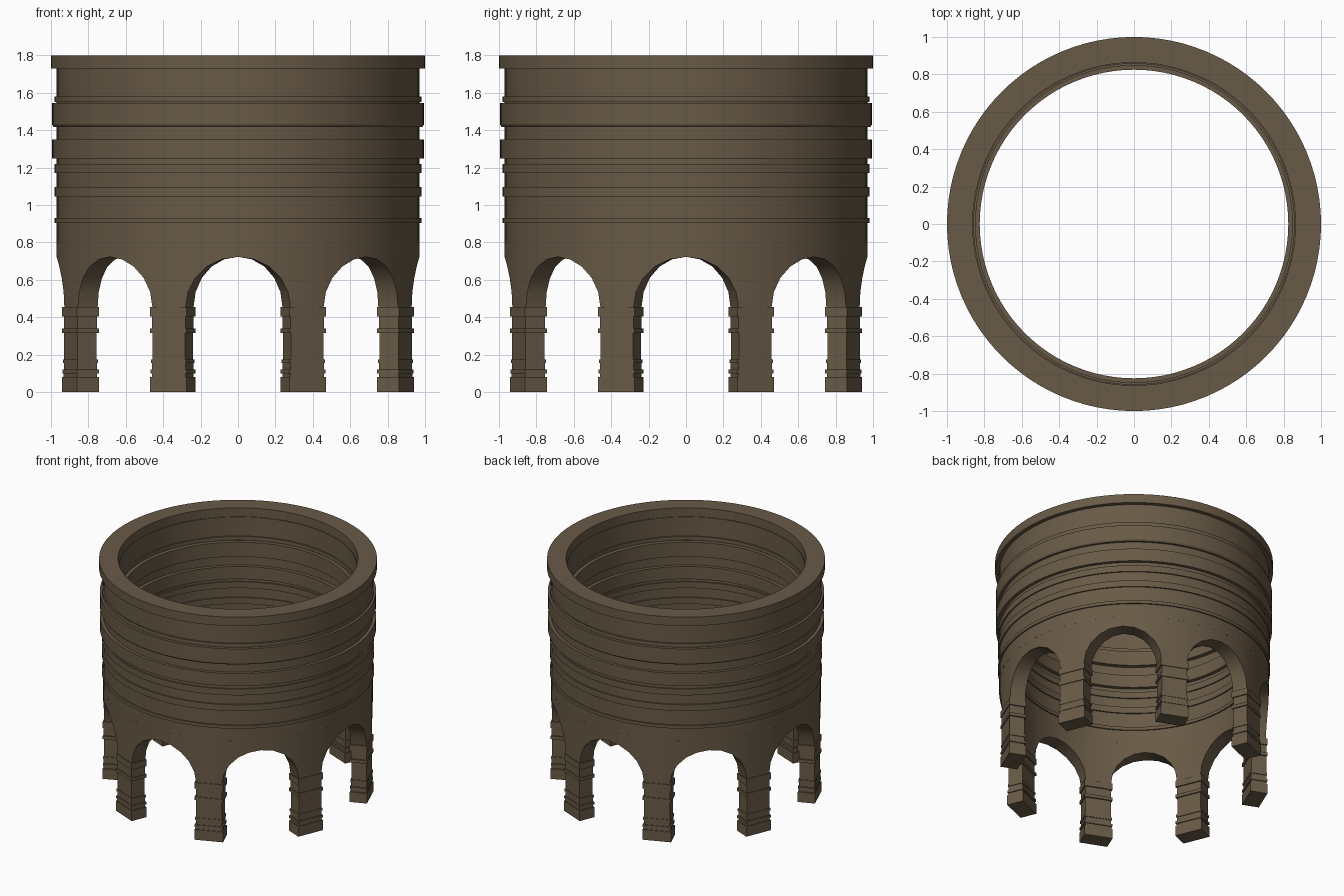
import bpy, bmesh, math
from mathutils import Matrix

if "Cube" in bpy.data.objects:
    bpy.data.objects.remove(bpy.data.objects["Cube"])

stone = bpy.data.materials.new("brown stone")
stone.diffuse_color = (0.14, 0.102, 0.062, 1)
stone.use_nodes = True
stone.node_tree.nodes["Principled BSDF"].inputs["Base Color"].default_value = stone.diffuse_color


def finish(name, bm, angle=25):
    bmesh.ops.remove_doubles(bm, verts=bm.verts, dist=1e-5)
    bmesh.ops.recalc_face_normals(bm, faces=bm.faces)
    me = bpy.data.meshes.new(name)
    bm.to_mesh(me)
    bm.free()
    me.materials.append(stone)
    ob = bpy.data.objects.new(name, me)
    bpy.context.collection.objects.link(ob)
    bpy.ops.object.select_all(action='DESELECT')
    ob.select_set(True)
    bpy.context.view_layer.objects.active = ob
    bpy.ops.object.shade_smooth_by_angle(angle=math.radians(angle))
    return ob


def polar(r, a, z):
    # angle measured from the front (-y)
    return (r * math.sin(a), -r * math.cos(a), z)


R_OUT, R_IN = 0.97, 0.857
SPRING, APEX, JOIN = 0.45, 0.723, 0.80
HALF = 0.095  # half width of a pillar
BAY = math.radians(45)

# Drum wall: lathed profile with mouldings inside and out
bands = [(0.905, 0.93, 0.01, 0.01), (1.045, 1.095, 0.01, 0.01),
         (1.17, 1.22, 0.01, 0.01), (1.25, 1.35, 0.024, 0.028),
         (1.43, 1.545, 0.024, 0.032), (1.55, 1.58, 0.01, 0.01)]
outer, inner = [(R_OUT, JOIN)], [(R_IN, JOIN)]
for z0, z1, o, i in bands:
    if o > 0.02 and z0 > 1.4:  # chamfered lower edge of the main band
        outer += [(R_OUT, z0 - 0.012), (R_OUT + 0.016, z0 - 0.012)]
    else:
        outer += [(R_OUT, z0)]
    outer += [(R_OUT + o, z0), (R_OUT + o, z1), (R_OUT, z1)]
    inner += [(R_IN, z0), (R_IN - i, z0), (R_IN - i, z1), (R_IN, z1)]
outer += [(R_OUT, 1.73), (1.0, 1.73), (1.0, 1.8)]
inner += [(R_IN, 1.73), (0.863, 1.73), (0.863, 1.8)]
profile = outer + inner[::-1]
N = 96
bm = bmesh.new()
rings = [[bm.verts.new(polar(r, 2 * math.pi * k / N, z)) for k in range(N)]
         for r, z in profile]
for p, q in zip(rings, rings[1:]):
    for k in range(N):
        j = (k + 1) % N
        bm.faces.new((p[k], p[j], q[j], q[k]))
finish("drum_wall", bm)

# Arcade: eight faceted arches, with spandrels over the pillars
ao = BAY / 2 - math.asin(HALF / R_OUT)
ai = BAY / 2 - math.asin(HALF / R_IN)
SEG = 10
cols = []
for b in range(8):
    for s in range(SEG + 1):
        t = math.pi * (1 - s / SEG)
        z = SPRING + (APEX - SPRING) * math.sin(t)
        cols.append((b * BAY + ao * math.cos(t), b * BAY + ai * math.cos(t), z))
    mid = (b + 0.5) * BAY
    cols.append((mid, mid, SPRING))
bm = bmesh.new()
loops = [[bm.verts.new(polar(R_OUT, a, z)), bm.verts.new(polar(R_OUT, a, JOIN)),
          bm.verts.new(polar(R_IN, c, JOIN)), bm.verts.new(polar(R_IN, c, z))]
         for a, c, z in cols]
for k, p in enumerate(loops):
    q = loops[(k + 1) % len(loops)]
    for i, j in ((0, 1), (2, 3), (3, 0)):
        bm.faces.new((p[i], q[i], q[j], p[j]))
finish("arcade", bm)

# Pillars: square shafts with stepped base, collar and capital (z0, z1, flare)
steps = [(0, 0.08, 0.010), (0.08, 0.10, 0.002), (0.10, 0.12, 0.009),
         (0.12, 0.155, 0.001), (0.155, 0.175, 0.006), (0.175, 0.315, 0.0),
         (0.315, 0.34, 0.010), (0.34, 0.405, 0.001), (0.405, 0.455, 0.010)]
for b in range(8):
    bm = bmesh.new()
    prev = None
    for z0, z1, f in steps:
        for z in (z0, z1):
            w, r0, r1 = HALF + f, R_IN - f, 0.968 + 0.6 * f
            ring = [bm.verts.new(c) for c in
                    ((-w, -r1, z), (w, -r1, z), (w, -r0, z), (-w, -r0, z))]
            if prev:
                for k in range(4):
                    j = (k + 1) % 4
                    bm.faces.new((prev[k], prev[j], ring[j], ring[k]))
            else:
                bm.faces.new(ring[::-1])
            prev = ring
    bm.faces.new(prev)
    bm.transform(Matrix.Rotation((b + 0.5) * BAY, 4, 'Z'))
    finish(f"pillar_{b + 1}", bm)
